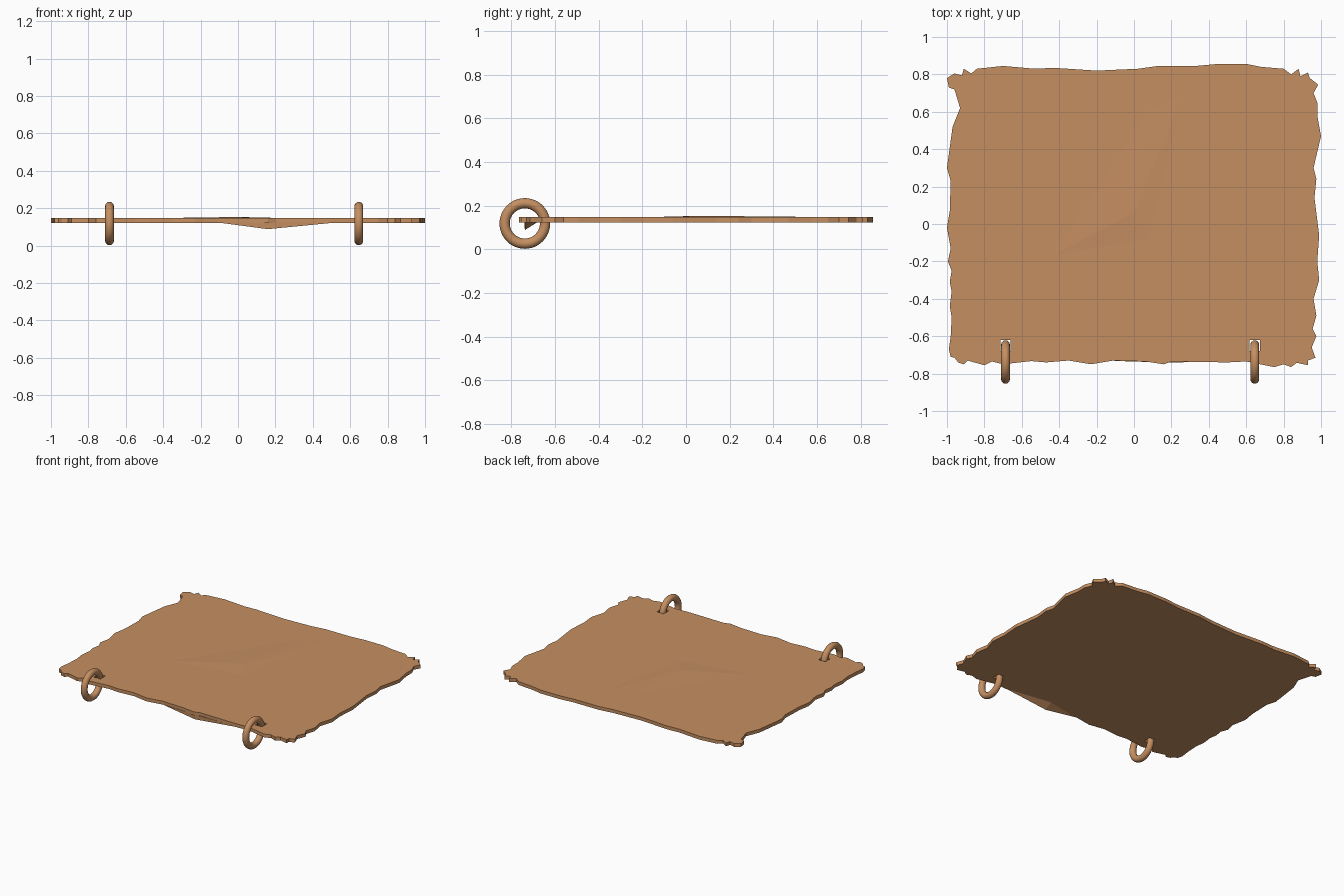
import bpy, bmesh, math

if "Cube" in bpy.data.objects:
    bpy.data.objects.remove(bpy.data.objects["Cube"])

mat = bpy.data.materials.new("tan parchment")
mat.diffuse_color = (0.56, 0.275, 0.12, 1)
mat.use_nodes = True
mat.node_tree.nodes["Principled BSDF"].inputs["Base Color"].default_value = mat.diffuse_color
Z0, Z1 = 0.122, 0.147
RING_X = (-0.687, 0.646)


def add_object(name, bm):
    bmesh.ops.recalc_face_normals(bm, faces=bm.faces[:])
    me = bpy.data.meshes.new(name)
    bm.to_mesh(me)
    bm.free()
    me.materials.append(mat)
    ob = bpy.data.objects.new(name, me)
    bpy.context.collection.objects.link(ob)
    return ob


# Torn outline, one short path per side (counter-clockwise)
front = [(-.98, -.71), (-.96, -.715), (-.94, -.74), (-.91, -.75), (-.89, -.73), (-.8, -.755),
         (-.76, -.735), (-.7, -.75), (-.55, -.733), (-.47, -.74), (-.35, -.73), (-.23, -.75),
         (-.11, -.73), (.06, -.735), (.16, -.75), (.2, -.735), (.5, -.74), (.6, -.735),
         (.75, -.765), (.8, -.75), (.84, -.765), (.87, -.742), (.93, -.755), (.93, -.73), (.97, -.715)]
right = [(.95, -.66), (.975, -.6), (.955, -.56), (.975, -.49), (.96, -.4), (.99, -.3),
         (.98, -.2), (.99, -.06), (.965, .14), (.975, .24), (.96, .3), (1, .47),
         (.98, .58), (.98, .65), (.96, .7), (.985, .745)]
back = [(.94, .78), (.93, .81), (.89, .79), (.88, .83), (.84, .8), (.8, .83), (.68, .84),
        (.6, .856), (.45, .856), (.33, .845), (.13, .845), (.02, .83), (-.2, .82), (-.43, .835),
        (-.53, .83), (-.7, .845), (-.84, .83), (-.87, .805), (-.91, .83), (-.92, .795), (-.96, .805)]
left = [(-1, .78), (-.99, .73), (-.96, .72), (-.93, .62), (-.97, .52), (-1, .3), (-.98, .23),
        (-.985, .07), (-1, -.02), (-.98, -.13), (-.995, -.2), (-.975, -.25), (-.985, -.31),
        (-.975, -.36), (-.985, -.44), (-.975, -.5), (-.98, -.6), (-.99, -.67)]

# Sheet with a square hole for each ring
loops = [front + right + back + left]
for x in RING_X:
    loops.append([(x - .028, -.68), (x + .028, -.68), (x + .028, -.62), (x - .028, -.62)])
bm = bmesh.new()
edges = []
for loop in loops:
    vs = [bm.verts.new((x, y, Z0)) for x, y in loop]
    edges += [bm.edges.new((a, b)) for a, b in zip(vs, vs[1:] + vs[:1])]
bmesh.ops.triangle_fill(bm, edges=edges, use_beauty=True, use_dissolve=False)
ext = bmesh.ops.extrude_face_region(bm, geom=bm.faces[:], use_keep_orig=True)
for g in ext["geom"]:
    if isinstance(g, bmesh.types.BMVert):
        g.co.z = Z1
add_object("parchment_sheet", bm)


# Shallow creases: a low peak over a base outline
def crease(name, base, z, peak):
    bm = bmesh.new()
    vs = [bm.verts.new((x, y, z)) for x, y in base]
    p = bm.verts.new(peak)
    bm.faces.new(vs)
    for a, b in zip(vs, vs[1:] + vs[:1]):
        bm.faces.new((a, b, p))
    add_object(name, bm)


crease("underside_fold", [(-.11, -.732), (.16, -.74), (.53, -.737), (.16, -.68)], Z0 + .002, (.16, -.738, .088))
crease("top_crease", [(-.5, -.2), (.1, -.1), (.3, .78), (.1, .7)], Z1 - .001, (0, .06, .153))

# Two binding rings through the front edge
for name, x in zip(("left_ring", "right_ring"), RING_X):
    bpy.ops.mesh.primitive_torus_add(major_radius=.0925, minor_radius=.0235, major_segments=48,
                                     minor_segments=16, location=(x, -.738, .118),
                                     rotation=(0, math.pi / 2, 0))
    ring = bpy.context.object
    ring.name = name
    ring.data.materials.append(mat)
    bpy.ops.object.shade_smooth()
